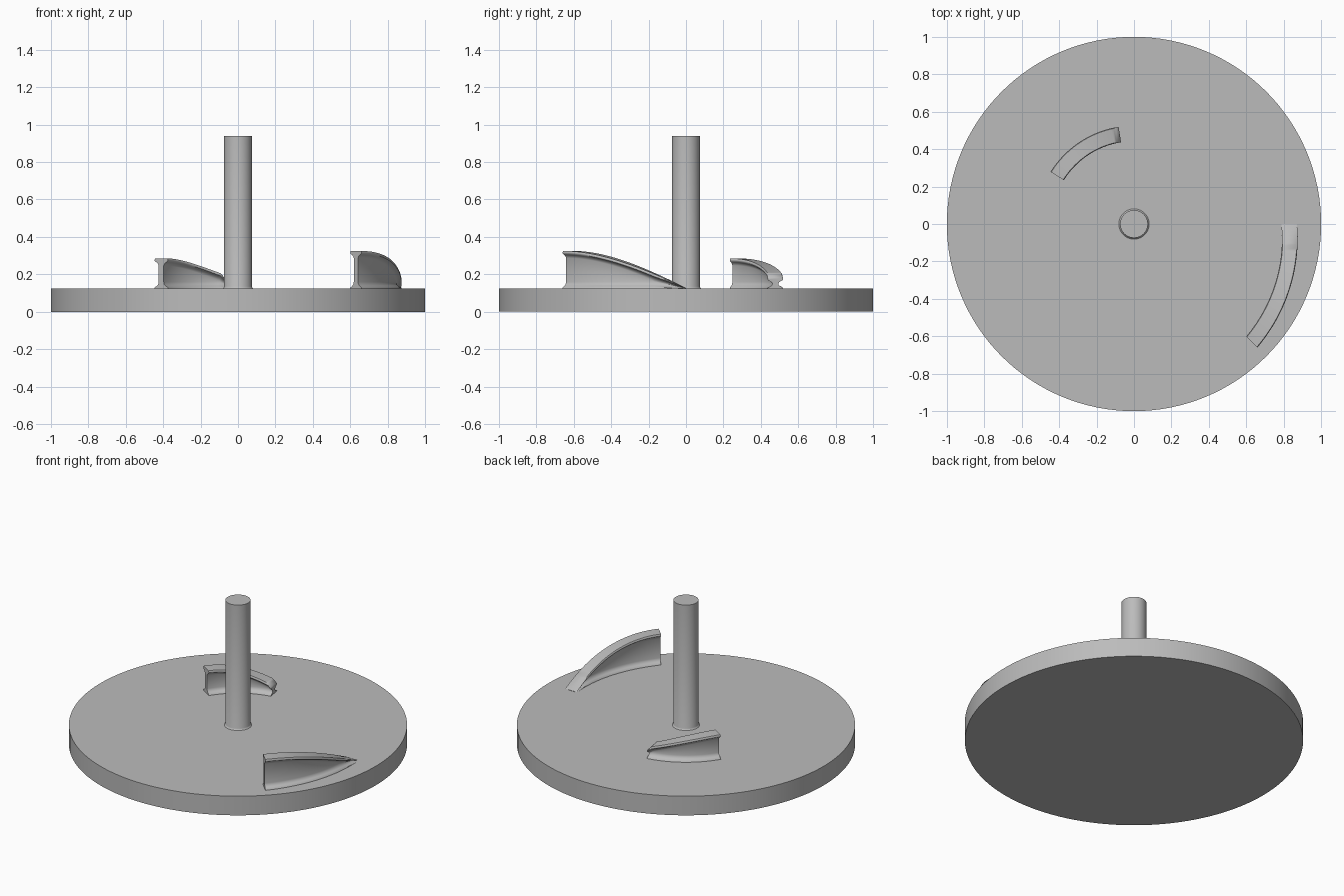
import bpy, bmesh, math

cube = bpy.data.objects.get("Cube")
if cube:
    bpy.data.objects.remove(cube, do_unlink=True)

grey = bpy.data.materials.new("plain_grey")
grey.use_nodes = True
COLOUR = (0.5, 0.5, 0.5, 1)
grey.diffuse_color = COLOUR
grey.node_tree.nodes["Principled BSDF"].inputs["Base Color"].default_value = COLOUR

DECK = 0.125


def finish(name, bm, angle=40):
    bmesh.ops.remove_doubles(bm, verts=bm.verts, dist=1e-5)
    bmesh.ops.recalc_face_normals(bm, faces=bm.faces)
    mesh = bpy.data.meshes.new(name)
    bm.to_mesh(mesh)
    bm.free()
    mesh.materials.append(grey)
    obj = bpy.data.objects.new(name, mesh)
    bpy.context.collection.objects.link(obj)
    bpy.ops.object.select_all(action='DESELECT')
    obj.select_set(True)
    bpy.context.view_layer.objects.active = obj
    bpy.ops.object.shade_smooth_by_angle(angle=math.radians(angle))
    return obj


def loft(bm, rings, closed):
    """Skin a list of point rings and cap both ends."""
    loops = [[bm.verts.new(p) for p in ring] for ring in rings]
    n = len(loops[0])
    for a, b in zip(loops, loops[1:]):
        for i in range(n):
            j = (i + 1) % n
            bm.faces.new((a[i], a[j], b[j], b[i]))
    if closed:
        bm.faces.new(loops[0])
        bm.faces.new(loops[-1])


def lathe(name, profile, sides):
    bm = bmesh.new()
    turns = [2 * math.pi * i / sides for i in range(sides)]
    loft(bm, [[(r * math.cos(a), r * math.sin(a), z) for a in turns]
              for r, z in profile], True)
    return finish(name, bm)


def beam_section(height):
    """I-beam outline: flared foot, thin web and top flange."""
    s = min(1, height / 0.075)
    half = [(0.042, 0), (0.041, 0.005 * s), (0.028, 0.013 * s),
            (0.019, 0.022 * s), (0.016, 0.034 * s),
            (0.016, height - 0.038 * s), (0.021, height - 0.028 * s),
            (0.030, height - 0.021 * s), (0.041, height - 0.014 * s),
            (0.042, height - 0.007 * s), (0.038, height)]
    return half + [(-u, z) for u, z in reversed(half)]


def ramp(name, start, end, radii, height, steps=32):
    """Sweep the I-beam along an arc while its height changes."""
    bm = bmesh.new()
    rings = []
    for i in range(steps + 1):
        t = i / steps
        a = math.radians(start + (end - start) * t)
        r = radii[0] + (radii[1] - radii[0]) * t
        rings.append([((r + u) * math.cos(a), (r + u) * math.sin(a), DECK + z)
                      for u, z in beam_section(height(t))])
    loft(bm, rings, True)
    return finish(name, bm, 50)


def ease(t):
    return math.sin(t * math.pi / 2)


# Round base plate
lathe("base_disc", [(1, 0), (1, DECK)], 128)

# Central post with a small fillet at its foot
lathe("centre_post", [(0.081, DECK - 0.005), (0.081, DECK), (0.077, DECK + 0.003),
                      (0.074, DECK + 0.01), (0.074, 0.94)], 64)

# Long outer ramp rising from the deck
ramp("outer_ramp", 0, -45, (0.829, 0.891),
     lambda t: 0.002 + 0.198 * ease(t))

# Short inner ramp with a lip at its low end
ramp("inner_ramp", 99, 148, (0.484, 0.484),
     lambda t: 0.072 + 0.088 * ease(t) - 0.018 * max(0, 1 - t / 0.06))
